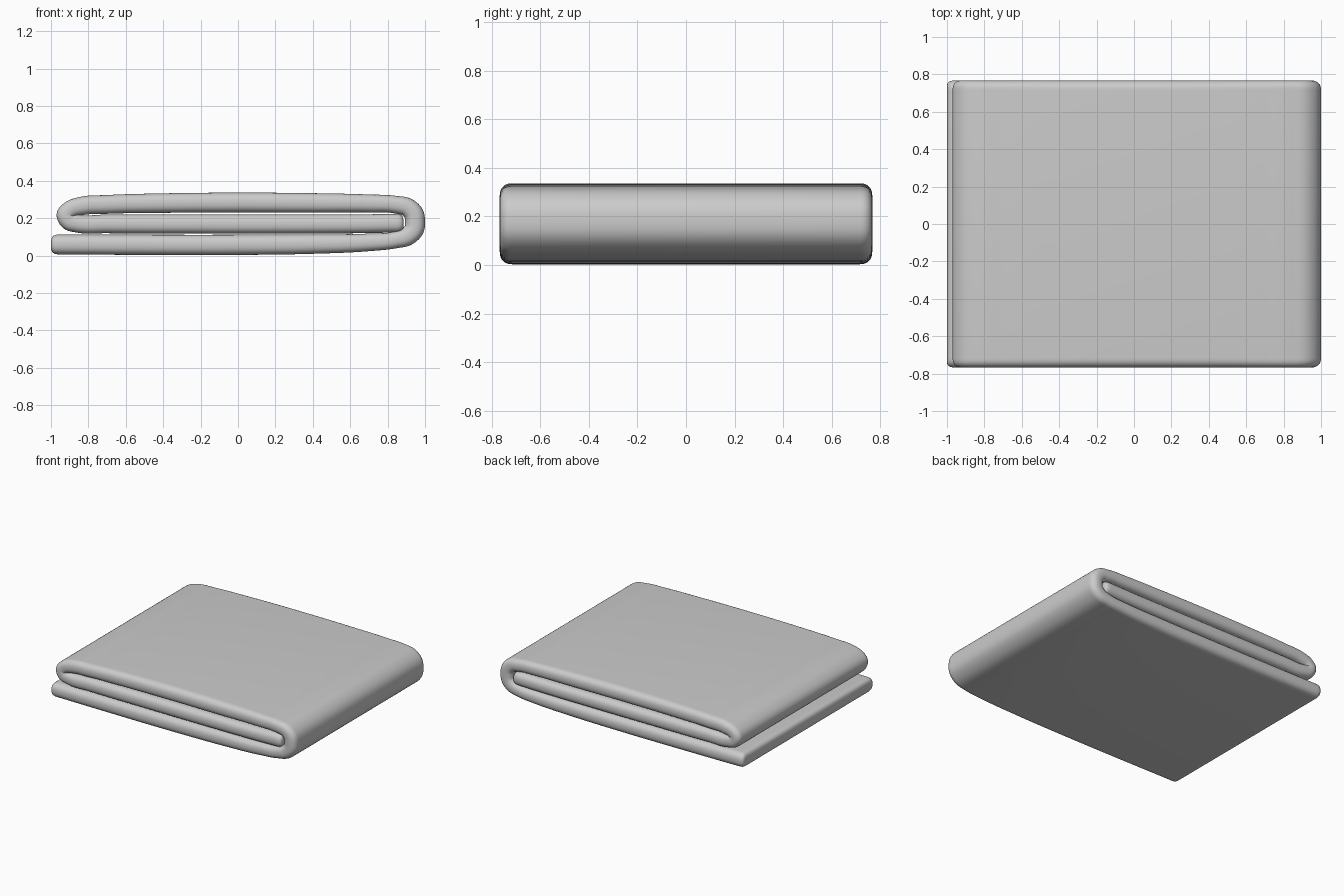
import bpy, bmesh
from math import sin, cos, pi, radians, copysign
from mathutils import Vector

if "Cube" in bpy.data.objects:
    bpy.data.objects.remove(bpy.data.objects["Cube"])

HALF_W = 0.767

# Fold centreline seen from the front: x, z, half thickness
PATH = [(-0.955, .062, .053), (-0.5, .060, .054), (0, .060, .054), (0.4, .064, .052),
        (0.7, .073, .047), (0.84, .086, .045), (0.91, .108, .050), (0.942, .145, .053),
        (0.947, .185, .053), (0.94, .225, .053), (0.91, .258, .050), (0.84, .275, .047),
        (0.7, .281, .048), (0.4, .284, .052), (0, .286, .053), (-0.4, .283, .052),
        (-0.7, .276, .050), (-0.84, .267, .049), (-0.895, .250, .047), (-0.922, .220, .048),
        (-0.905, .187, .048), (-0.86, .174, .048), (-0.7, .172, .050), (-0.3, .171, .051),
        (0.3, .171, .051), (0.7, .173, .050), (0.84, .176, .050)]


def spline(pts, steps):
    p = [Vector(q) for q in pts]
    p = [2 * p[0] - p[1]] + p + [2 * p[-1] - p[-2]]
    out = []
    for i in range(1, len(p) - 2):
        a, b, c, d = p[i - 1:i + 3]
        # tangents limited by segment length so tight folds do not overshoot
        lab, lbc, lcd = [max((v - u).length, 1e-4) for u, v in ((a, b), (b, c), (c, d))]
        m1 = ((b - a) / lab * lbc + (c - b) / lbc * lab) / (lab + lbc) * lbc
        m2 = ((c - b) / lbc * lcd + (d - c) / lcd * lbc) / (lbc + lcd) * lbc
        for k in range(steps):
            t = k / steps
            out.append((2*t**3 - 3*t**2 + 1) * b + (t**3 - 2*t**2 + t) * m1
                       + (3*t**2 - 2*t**3) * c + (t**3 - t**2) * m2)
    return out + [p[-2]]


def power(v, e):
    return copysign(abs(v) ** e, v)


def section(bm, centre, normal, h, edge, width):
    """Ring with rounded long edges across the cloth."""
    ring = []
    for side in (1, -1):
        for k in range(17):
            a = -pi / 2 + pi * k / 16
            y = side * (width - edge + edge * power(cos(a) if 0 < k < 16 else 0, 0.85))
            n = side * h * power(sin(a), 0.85)
            ring.append(bm.verts.new(centre + Vector((0, y, 0)) + normal * n))
    return ring


# Folded cloth: one strip swept along the fold line
bm = bmesh.new()
pts = spline(PATH, 6)
rings = []
cap_angles = [radians(a) for a in (10, 25, 40, 55, 70, 82)]
for i, p in enumerate(pts):
    d = pts[min(i + 1, len(pts) - 1)] - pts[max(i - 1, 0)]
    t = Vector((d.x, 0, d.y)).normalized()
    n = Vector((-t.z, 0, t.x))
    c, h = Vector((p.x, 0, p.y)), p.z

    def cap(angle, sign):
        s, o = cos(angle) ** 0.6, 0.045 * sin(angle) ** 0.7
        return section(bm, c + t * o * sign, n, h * s, h * s, HALF_W - h * 0.7 * (1 - s))

    if i == 0:
        rings += [cap(a, -1) for a in reversed(cap_angles)]
    rings.append(section(bm, c, n, h, h, HALF_W))
    if i == len(pts) - 1:
        rings += [cap(a, 1) for a in cap_angles]

for r0, r1 in zip(rings, rings[1:]):
    for j in range(len(r0)):
        k = (j + 1) % len(r0)
        bm.faces.new((r0[j], r0[k], r1[k], r1[j]))
bm.faces.new(rings[0])
bm.faces.new(rings[-1])
bmesh.ops.recalc_face_normals(bm, faces=bm.faces)
low = min(v.co.z for v in bm.verts)
bmesh.ops.translate(bm, verts=bm.verts, vec=(0, 0, -low + 0.003))
for f in bm.faces:
    f.smooth = True

mesh = bpy.data.meshes.new("folded_cloth")
bm.to_mesh(mesh)
bm.free()
cloth = bpy.data.objects.new("folded_cloth", mesh)
bpy.context.collection.objects.link(cloth)
